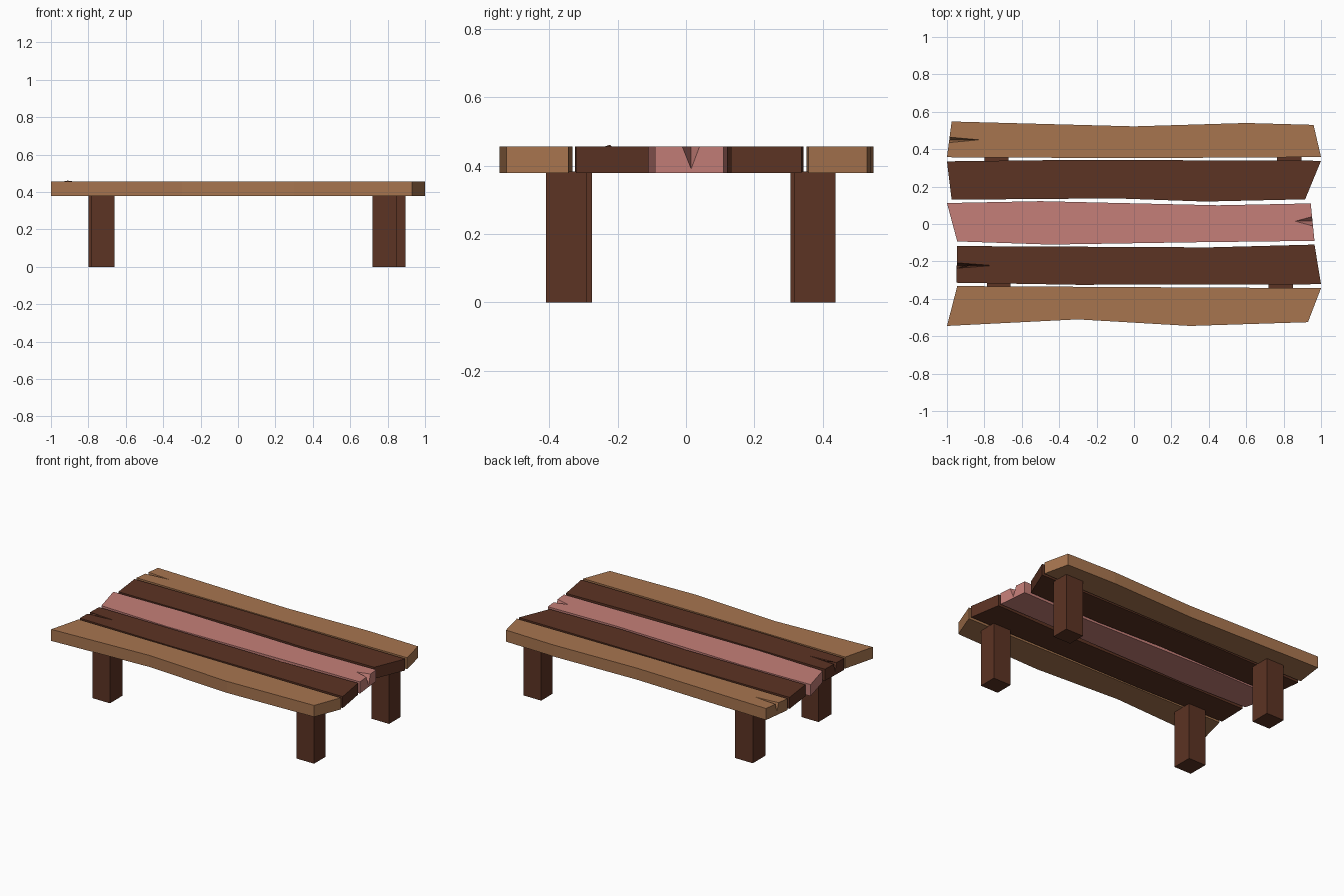
import bpy, bmesh

cube = bpy.data.objects.get("Cube")
if cube:
    bpy.data.objects.remove(cube, do_unlink=True)

BOTTOM, TOP = 0.378, 0.455


def material(name, rgb):
    m = bpy.data.materials.new(name)
    m.use_nodes = True
    m.diffuse_color = (*rgb, 1)
    bsdf = next(n for n in m.node_tree.nodes if n.type == 'BSDF_PRINCIPLED')
    bsdf.inputs["Base Color"].default_value = (*rgb, 1)
    bsdf.inputs["Roughness"].default_value = 0.9
    return m


tan = material("tan_wood", (0.39, 0.178, 0.078))
pink = material("pink_wood", (0.558, 0.212, 0.188))
brown = material("dark_brown_wood", (0.107, 0.033, 0.017))


def add_object(name, bm, mat):
    bmesh.ops.recalc_face_normals(bm, faces=bm.faces)
    mesh = bpy.data.meshes.new(name)
    bm.to_mesh(mesh)
    bm.free()
    mesh.materials.append(mat)
    obj = bpy.data.objects.new(name, mesh)
    bpy.context.collection.objects.link(obj)
    return obj


def prism(name, outline, z0, z1, mat):
    """Extrude a flat outline straight up."""
    bm = bmesh.new()
    face = bm.faces.new([bm.verts.new((x, y, z0)) for x, y in outline])
    up = bmesh.ops.extrude_face_region(bm, geom=[face])
    for v in up["geom"]:
        if isinstance(v, bmesh.types.BMVert):
            v.co.z = z1
    return add_object(name, bm, mat)


def hull(name, points, mat):
    bm = bmesh.new()
    for p in points:
        bm.verts.new(p)
    bmesh.ops.convex_hull(bm, input=bm.verts)
    return add_object(name, bm, mat)


def split_end(plank, tip, end_x, y, half, depth, mat):
    """Cut a tapering V-shaped crack into one end of a plank."""
    lift = 0.002
    cutter = hull("crack_cutter", [(tip, y, TOP + lift), (end_x, y - half, TOP + lift),
                                   (end_x, y + half, TOP + lift), (end_x, y, TOP - depth)], mat)
    cutter.hide_render = True
    mod = plank.modifiers.new("crack", 'BOOLEAN')
    mod.operation = 'DIFFERENCE'
    mod.solver = 'EXACT'
    mod.object = cutter
    bpy.context.view_layer.objects.active = plank
    bpy.ops.object.modifier_apply(modifier=mod.name)
    bpy.data.objects.remove(cutter, do_unlink=True)


# Five uneven planks, each given as its outline from above
planks = {
    "back_plank": (tan, [(-1, .357), (-.975, .548), (0, .522), (.6, .54), (.96, .53),
                         (1, .358), (0, .352)]),
    "back_inner_plank": (brown, [(-1, .335), (-.975, .13), (-.1, .137), (.38, .12),
                                 (.915, .132), (1, .338), (-.3, .343)]),
    "middle_plank": (pink, [(-1, .112), (-.945, -.093), (-.45, -.11), (.3, -.098),
                            (.965, -.09), (.945, .11), (.45, .1), (-.5, .122)]),
    "front_inner_plank": (brown, [(-.945, -.118), (-.95, -.314), (-.3, -.325), (1, -.322),
                                  (.965, -.11), (.4, -.125)]),
    "front_plank": (tan, [(-.945, -.332), (-1, -.545), (-.3, -.51), (.3, -.545),
                          (.93, -.525), (1, -.343)]),
}
built = {n: prism(n, outline, BOTTOM, TOP, mat) for n, (mat, outline) in planks.items()}

# Cracked plank ends
split_end(built["middle_plank"], .86, .97, .015, .03, .076, pink)
split_end(built["back_plank"], -.82, -1.0, .45, .016, .06, tan)
split_end(built["front_inner_plank"], -.75, -.96, -.222, .016, .06, brown)

# Small splinter lifted beside the front crack
hull("splinter", [(-.948, -.245, TOP - .002), (-.86, -.215, TOP - .002),
                  (-.94, -.236, TOP - .001), (-.91, -.222, TOP + .006)], brown)

# Four square legs, slightly out of line with each other
legs = {
    "front_right_leg": (-.787, -.66, -.41, -.275),
    "front_left_leg": (.72, .85, -.41, -.29),
    "back_right_leg": (-.80, -.67, .305, .437),
    "back_left_leg": (.765, .895, .318, .437),
}
for name, (x0, x1, y0, y1) in legs.items():
    prism(name, [(x0, y0), (x1, y0), (x1, y1), (x0, y1)], 0, BOTTOM + .005, brown)
